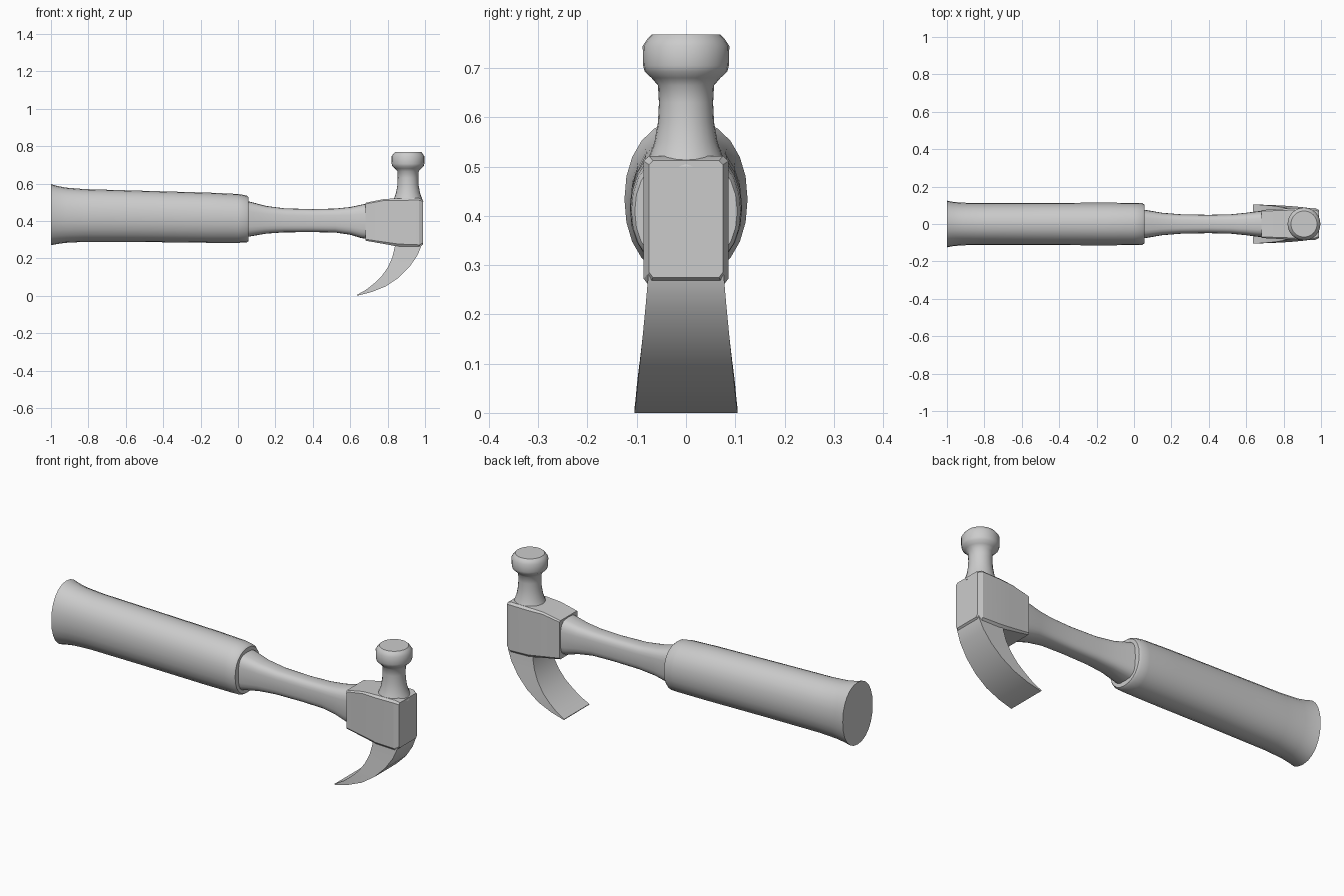
import bpy, bmesh, math
from mathutils import Vector

if "Cube" in bpy.data.objects:
    bpy.data.objects.remove(bpy.data.objects["Cube"])

steel = bpy.data.materials.new("plain grey")
steel.use_nodes = True
GREY = (0.6, 0.6, 0.6, 1)
steel.diffuse_color = GREY
steel.node_tree.nodes["Principled BSDF"].inputs["Base Color"].default_value = GREY


def loft(name, rings, angle):
    """Skin a list of closed rings and cap both ends."""
    bm = bmesh.new()
    loops = [[bm.verts.new(p) for p in ring] for ring in rings]
    n = len(loops[0])
    for a, b in zip(loops, loops[1:]):
        for i in range(n):
            j = (i + 1) % n
            bm.faces.new((a[i], a[j], b[j], b[i]))
    bm.faces.new(loops[0])
    bm.faces.new(loops[-1])
    bmesh.ops.recalc_face_normals(bm, faces=bm.faces)
    mesh = bpy.data.meshes.new(name)
    bm.to_mesh(mesh)
    bm.free()
    mesh.materials.append(steel)
    obj = bpy.data.objects.new(name, mesh)
    bpy.context.collection.objects.link(obj)
    bpy.ops.object.select_all(action="DESELECT")
    obj.select_set(True)
    bpy.context.view_layer.objects.active = obj
    bpy.ops.object.shade_smooth_by_angle(angle=math.radians(angle))
    return obj


def oval(x, low, high, half, power, sides=24):
    """Superellipse ring across x; a higher power is squarer."""
    ring = []
    for i in range(sides):
        t = math.tau * i / sides
        c, s = math.cos(t), math.sin(t)
        y = math.copysign(abs(c) ** (2 / power), c) * half
        z = math.copysign(abs(s) ** (2 / power), s) * (high - low) / 2
        ring.append((x, y, (high + low) / 2 + z))
    return ring


def chamfered(x, low, high, half, cut):
    """Rectangle ring across x with its corners cut off."""
    h, c = half, cut
    side = [(h - c, low), (h, low + c * 1.3), (h, high - c), (h - c, high)]
    return [(x, y, z) for y, z in side] + [(x, -y, z) for y, z in reversed(side)]


# Flared grip with a rounded front lip
grip = [(-1, .27, .597, .125), (-.97, .276, .588, .119), (-.92, .283, .578, .114),
        (-.82, .288, .57, .112), (-.5, .287, .561, .113), (-.15, .283, .551, .114),
        (0, .283, .544, .113), (.045, .284, .536, .111), (.056, .292, .527, .104)]
loft("grip", [oval(*g, 2.15) for g in grip], 35)

# Waisted neck between grip and head
neck = [(.03, .31, .51, .08), (.07, .318, .501, .074), (.15, .332, .48, .06),
        (.25, .339, .467, .052), (.4, .34, .463, .049), (.52, .338, .466, .052),
        (.6, .326, .474, .06), (.66, .308, .487, .068), (.7, .302, .494, .071)]
loft("neck", [oval(*s, 3.2) for s in neck], 40)

# Chamfered block in the middle of the head
block = [(.683, .294, .497, .075, .006), (.78, .277, .517, .08, .008),
         (.86, .262, .521, .086, .011), (.967, .258, .522, .086, .011),
         (.99, .275, .512, .075, .008)]
loft("head_block", [chamfered(*s) for s in block], 25)

# Lathed striking poll
poll = [(.5, .083), (.525, .073), (.55, .064), (.59, .057), (.63, .055), (.665, .057),
        (.68, .07), (.693, .084), (.705, .087), (.745, .088), (.76, .078), (.768, .07)]
loft("striking_poll", [[(.909 + r * math.cos(math.tau * i / 24),
                         r * math.sin(math.tau * i / 24), z) for i in range(24)]
                       for z, r in poll], 40)

# Curved claw: outer point, inner point and half width at each step
claw = [((.986, .30), (.84, .30), .075), ((.984, .275), (.838, .26), .077),
        ((.96, .217), (.825, .205), .082), ((.918, .155), (.803, .155), .088),
        ((.86, .097), (.768, .104), .094), ((.79, .05), (.727, .065), .099),
        ((.715, .02), (.685, .032), .102), ((.638, 0), (.636, .005), .105)]
loft("claw", [[(o[0], w, o[1]), (o[0], -w, o[1]), (i[0], -w, i[1]), (i[0], w, i[1])]
              for o, i, w in claw], 40)
